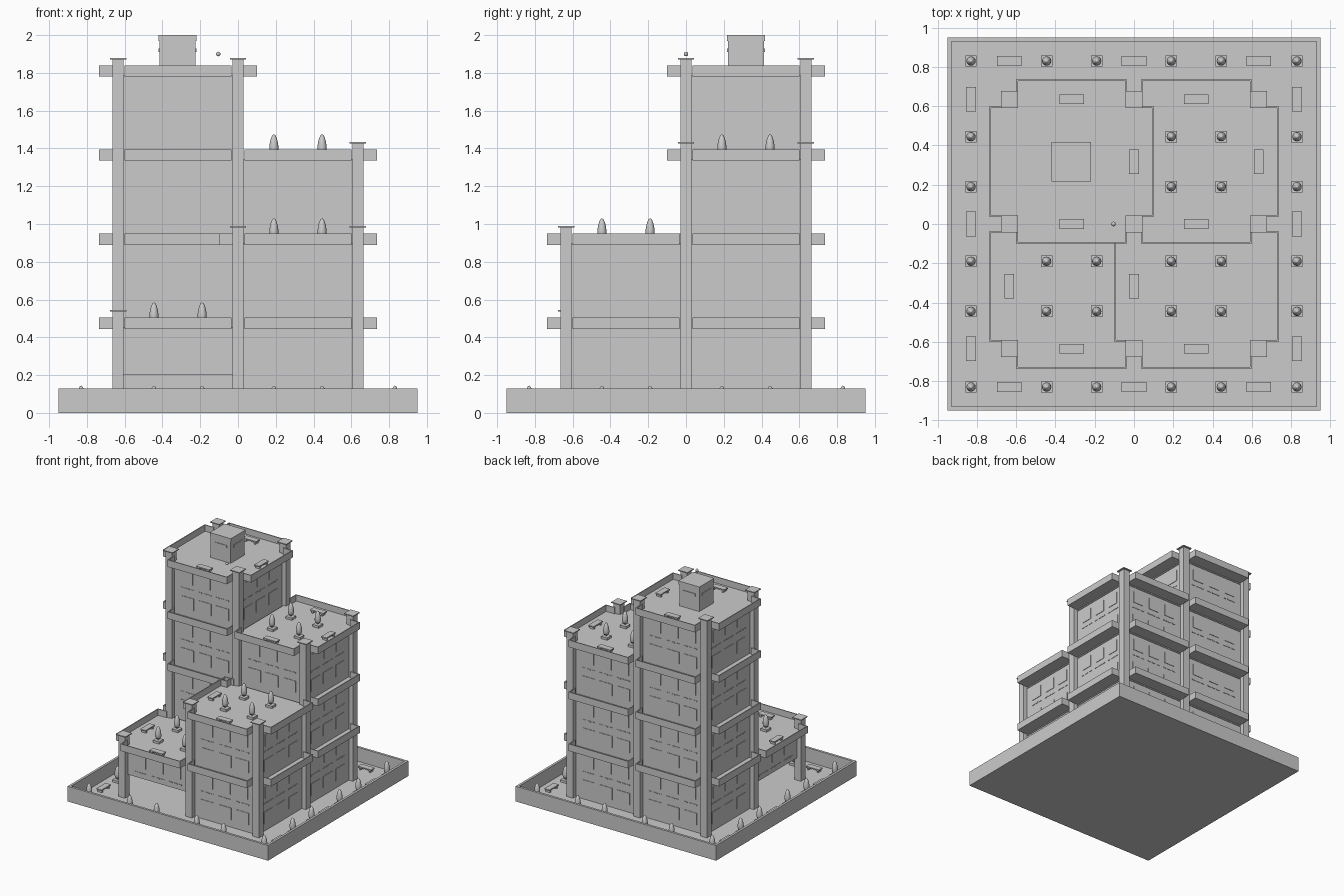
import bpy, bmesh, math
from mathutils import Matrix, Vector

if "Cube" in bpy.data.objects:
    bpy.data.objects.remove(bpy.data.objects["Cube"])

H = 0.445           # storey height
Q = 0.3175          # block centre offset (half of column pitch)
FLOOR = 0.01


def box(bm, x0, x1, y0, y1, z0, z1, m=Matrix()):
    mat = m @ Matrix.Translation(((x0 + x1) / 2, (y0 + y1) / 2, (z0 + z1) / 2)) \
        @ Matrix.Diagonal((x1 - x0, y1 - y0, z1 - z0, 1))
    bmesh.ops.create_cube(bm, size=1, matrix=mat)


def finish(bm, name, smooth=False):
    bmesh.ops.recalc_face_normals(bm, faces=bm.faces)
    me = bpy.data.meshes.new(name)
    bm.to_mesh(me)
    bm.free()
    ob = bpy.data.objects.new(name, me)
    bpy.context.collection.objects.link(ob)
    if smooth:
        for p in me.polygons:
            p.use_smooth = True
    return ob


# courtyard tray with a raised rim
bm = bmesh.new()
box(bm, -.95, .95, -.95, .95, 0, FLOOR)
for k in range(4):
    r = Matrix.Rotation(k * math.pi / 2, 4, 'Z')
    box(bm, -.95, .93, -.95, -.93, FLOOR, .13, r)
finish(bm, "courtyard_base")

# four blocks of 1 to 4 storeys: (sign x, sign y) -> storeys
levels = {(-1, -1): 1, (1, -1): 2, (1, 1): 3, (-1, 1): 4}


def storeys(x, y):
    return levels.get((x, y), 0) if abs(x) == 1 and abs(y) == 1 else 0


walls, balconies, panels = bmesh.new(), bmesh.new(), bmesh.new()
for (sx, sy), n in levels.items():
    c = Matrix.Translation((sx * Q, sy * Q, 0))
    bottom = .20 if n == 1 else FLOOR
    box(walls, -.31, .31, -.31, .31, bottom, n * H + .006, c)
    for k in range(4):
        r = c @ Matrix.Rotation(k * math.pi / 2, 4, 'Z')
        d = Matrix.Rotation(k * math.pi / 2, 3, 'Z') @ Vector((0, -1, 0))
        other = storeys(sx + 2 * round(d.x), sy + 2 * round(d.y))
        for s in range(other + 1, n + 1):
            z = s * H
            # balcony or parapet trough
            box(balconies, -.2825, .2825, -.4175, -.31, z, z + .006, r)
            box(balconies, -.2825, .2825, -.4175, -.4095, z + .006, z + .06, r)
            for e in (-1, 1):
                box(balconies, e * .2785 - .004, e * .2785 + .004,
                    -.4095, -.33, z + .006, z + .06, r)
            box(panels, -.2825, .2825, -.316, -.31, z - .014, z - .006, r)
            # facade windows, vent slits and low panels
            for i in (-1, 0, 1):
                x = i * .165
                box(panels, x - .05, x + .05, -.314, -.31, z - .155, z - .055, r)
                for j in (-1, 0, 1):
                    box(panels, x + j * .045 - .016, x + j * .045 + .016,
                        -.314, -.31, z - .205, z - .197, r)
                if n > 1:
                    box(panels, x - .06, x + .06, -.314, -.31, z - .37, z - .27, r)
finish(walls, "block_walls")
finish(balconies, "balconies")
finish(panels, "windows_and_vents")

# shared columns with flat caps, as tall as the highest block they touch
bm = bmesh.new()
for i in (-1, 0, 1):
    for j in (-1, 0, 1):
        top = max(n for (sx, sy), n in levels.items()
                  if i in (0, sx) and j in (0, sy)) * H + .1
        x, y = i * 2 * Q, j * 2 * Q
        box(bm, x - .03, x + .03, y - .03, y + .03, FLOOR, top - .008)
        box(bm, x - .0435, x + .0435, y - .0435, y + .0435, top - .008, top)
finish(bm, "columns")

# roof house on the tallest block
bm = bmesh.new()
c = Matrix.Translation((-.32, Q, 0))
box(bm, -.095, .095, -.095, .095, 4 * H + .006, 1.97, c)
box(bm, -.1, .1, -.1, .1, 1.97, 2.0, c)
for k in range(4):
    box(bm, -.06, .06, -.1, -.095, 1.91, 1.93,
        c @ Matrix.Rotation(k * math.pi / 2, 4, 'Z'))
finish(bm, "roof_house")

# small floating ball beside the centre column
bm = bmesh.new()
bmesh.ops.create_uvsphere(bm, u_segments=16, v_segments=8, radius=.012,
                          matrix=Matrix.Translation((-.105, 0, 1.9)))
finish(bm, "small_ball", True)

# trees in planters: ground perimeter plus the three lower roofs
spots = []
row = (-.445, -.19, .19, .445)
for t in row:
    for s in (-.83, .83):
        spots += [(t, s, FLOOR), (s, t, FLOOR)]
spots += [(a, b, FLOOR) for a in (-.83, .83) for b in (-.83, .83)]
for (sx, sy), n in levels.items():
    if n < 4:
        spots += [(sx * a, sy * b, n * H + .006)
                  for a in (.19, .445) for b in (.19, .445)]

planters, trees = bmesh.new(), bmesh.new()
profile = [(.004, .03), (.018, .033), (.024, .05), (.024, .07),
           (.021, .092), (.015, .115), (.007, .13)]
for x, y, z in spots:
    box(planters, x - .029, x + .029, y - .029, y + .029, z, z + .02)
    box(planters, x - .005, x + .005, y - .005, y + .005, z + .02, z + .036)
    rings = []
    for rad, h in profile:
        rings.append([trees.verts.new((x + rad * math.cos(a * math.pi / 6),
                                       y + rad * math.sin(a * math.pi / 6), z + h))
                      for a in range(12)])
    for lo, hi in zip(rings, rings[1:]):
        for a in range(12):
            b = (a + 1) % 12
            trees.faces.new((lo[a], lo[b], hi[b], hi[a]))
    trees.faces.new(rings[0][::-1])
    tip = trees.verts.new((x, y, z + .134))
    for a in range(12):
        trees.faces.new((rings[-1][a], rings[-1][(a + 1) % 12], tip))
finish(planters, "planters")
finish(trees, "trees", True)

# benches: (x, y, z, runs along y)
benches = []
for t in (-.635, 0, .635):
    for s in (-.83, .83):
        benches += [(t, s, FLOOR, False), (s, t, FLOOR, True)]
for x, y, n, turn in [(-Q, .635, 4, 0), (-Q, 0, 4, 0), (0, Q, 4, 1),
                      (Q, .635, 3, 0), (Q, 0, 3, 0), (.635, Q, 3, 1),
                      (0, -Q, 2, 1), (Q, -.635, 2, 0),
                      (-.635, -Q, 1, 1), (-Q, -.635, 1, 0)]:
    benches.append((x, y, n * H + .006, turn))
bm = bmesh.new()
for x, y, z, turn in benches:
    m = Matrix.Translation((x, y, z)) @ Matrix.Rotation(turn * math.pi / 2, 4, 'Z')
    box(bm, -.0625, .0625, -.025, .025, .02, .03, m)
    for e in (-.045, .045):
        box(bm, e - .006, e + .006, -.02, .02, 0, .02, m)
finish(bm, "benches")
